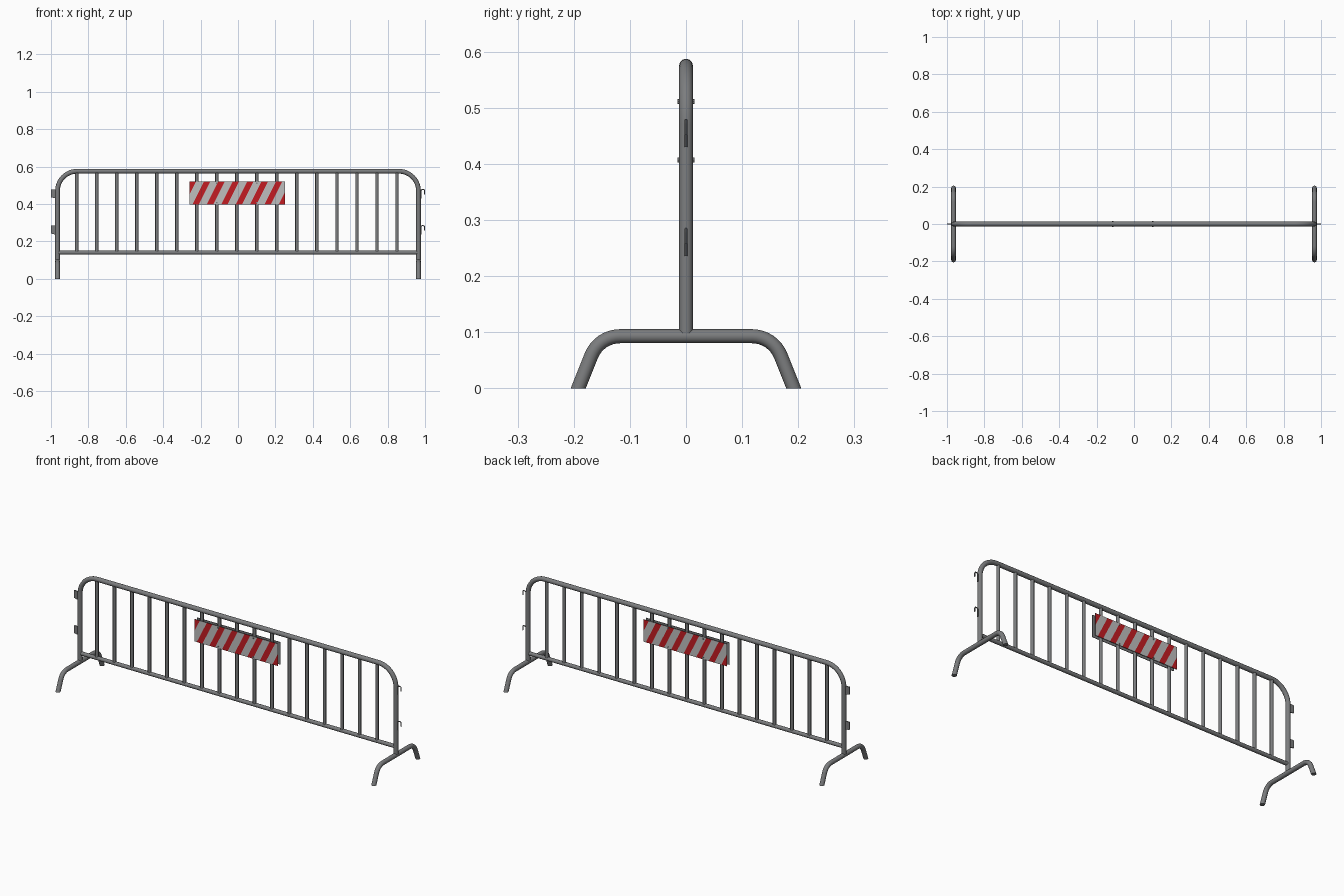
import bpy, bmesh, math
from mathutils import Vector

if "Cube" in bpy.data.objects:
    bpy.data.objects.remove(bpy.data.objects["Cube"])


def material(name, rgb):
    m = bpy.data.materials.new(name)
    m.diffuse_color = (*rgb, 1)
    m.use_nodes = True
    m.node_tree.nodes["Principled BSDF"].inputs["Base Color"].default_value = m.diffuse_color
    return m


STEEL = material("steel grey", (0.20, 0.205, 0.21))
WHITE = material("sign white", (0.52, 0.52, 0.52))
RED = material("sign red", (0.55, 0.012, 0.016))


def rounded(points, radius, steps=8):
    """Polyline with its inner corners replaced by arcs."""
    pts = [Vector(p) for p in points]
    out = [pts[0]]
    for a, b, c in zip(pts, pts[1:], pts[2:]):
        u, v = (a - b).normalized(), (c - b).normalized()
        half = u.angle(v) / 2
        centre = b + (u + v).normalized() * radius / math.sin(half)
        start = b + u * radius / math.tan(half) - centre
        end = b + v * radius / math.tan(half) - centre
        out += [centre + start.slerp(end, i / steps) * radius / start.slerp(end, i / steps).length
                for i in range(steps + 1)]
    return out + [pts[-1]]


def tube(name, points, radius, cut_floor=False, res=4):
    cu = bpy.data.curves.new(name, 'CURVE')
    cu.dimensions = '3D'
    cu.bevel_depth, cu.bevel_resolution, cu.use_fill_caps = radius, res, True
    sp = cu.splines.new('POLY')
    sp.points.add(len(points) - 1)
    for p, co in zip(sp.points, points):
        p.co = (*co, 1)
    ob = bpy.data.objects.new(name, cu)
    bpy.context.collection.objects.link(ob)
    bpy.ops.object.select_all(action='DESELECT')
    bpy.context.view_layer.objects.active = ob
    ob.select_set(True)
    bpy.ops.object.convert(target='MESH')
    ob = bpy.context.view_layer.objects.active
    if cut_floor:
        bm = bmesh.new()
        bm.from_mesh(ob.data)
        bmesh.ops.remove_doubles(bm, verts=bm.verts, dist=1e-5)
        bmesh.ops.bisect_plane(bm, geom=bm.verts[:] + bm.edges[:] + bm.faces[:],
                               plane_co=(0, 0, 0), plane_no=(0, 0, -1), clear_outer=True)
        bmesh.ops.holes_fill(bm, edges=[e for e in bm.edges if e.is_boundary])
        bmesh.ops.recalc_face_normals(bm, faces=bm.faces[:])
        bm.to_mesh(ob.data)
        bm.free()
    ob.data.materials.clear()
    ob.data.materials.append(STEEL)
    bpy.ops.object.shade_smooth_by_angle(angle=math.radians(40))
    return ob


def box_bmesh(size, centre):
    bm = bmesh.new()
    bmesh.ops.create_cube(bm, size=1)
    bmesh.ops.scale(bm, vec=size, verts=bm.verts)
    bmesh.ops.translate(bm, vec=centre, verts=bm.verts)
    return bm


def finish(name, bm, mats):
    me = bpy.data.meshes.new(name)
    bm.to_mesh(me)
    bm.free()
    for m in mats:
        me.materials.append(m)
    ob = bpy.data.objects.new(name, me)
    bpy.context.collection.objects.link(ob)
    return ob


POST_X, RAIL_Z, R = 0.965, 0.575, 0.0125

# Main arch, bottom rail and vertical bars
tube("main_frame", rounded([(-POST_X, 0, 0.098), (-POST_X, 0, RAIL_Z),
                            (POST_X, 0, RAIL_Z), (POST_X, 0, 0.098)], 0.105, 12), R)
tube("bottom_rail", [(-POST_X, 0, 0.14), (POST_X, 0, 0.14)], 0.0105)
for i in range(17):
    x = -0.862 + i * 0.107
    tube(f"bar_{i + 1}", [(x, 0, 0.14), (x, 0, RAIL_Z)], 0.009, res=3)

# Bent feet, cut flat on the floor
for side, x in (("left", -POST_X), ("right", POST_X)):
    tube(f"{side}_foot", rounded([(x, -0.204, -0.03), (x, -0.155, 0.093),
                                  (x, 0.155, 0.093), (x, 0.204, -0.03)], 0.055), R, True)

# Coupling hooks on the right, eye plates on the left
for name, z in (("lower", 0.236), ("upper", 0.430)):
    tube(f"{name}_hook", rounded([(0.979, 0, z), (0.979, 0, z + 0.048),
                                  (0.9972, 0, z + 0.048), (0.9972, 0, z + 0.022)], 0.007, 5),
         0.0027, res=2)
    bm = box_bmesh((0.026, 0.005, 0.048), (-0.987, 0, z + 0.024))
    for v in bm.verts:
        if v.co.x < -0.99 and v.co.z < z + 0.01:
            v.co.z += 0.006
    finish(f"{name}_eye_plate", bm, [STEEL])

# Striped sign plates on both faces
CX, CZ, PERIOD, SLOPE, WIDTH = -0.003, 0.4595, 0.077, 0.5, 0.034
for name, turn in (("front", 0), ("back", math.pi)):
    bm = box_bmesh((0.51, 0.003, 0.123), (0, -0.0107, 0))
    for k in range(-4, 4):
        for edge in (-WIDTH / 2, WIDTH / 2):
            bmesh.ops.bisect_plane(bm, geom=bm.verts[:] + bm.edges[:] + bm.faces[:],
                                   plane_co=((k + 0.5) * PERIOD + edge, 0, 0),
                                   plane_no=Vector((1, 0, -SLOPE)).normalized())
    for f in bm.faces:
        if f.normal.y < -0.5:
            c = f.calc_center_median()
            # distance from the nearest stripe centre line
            d = (c.x - SLOPE * c.z) % PERIOD - PERIOD / 2
            f.material_index = 2 if abs(d) < WIDTH / 2 else 1
    ob = finish(f"{name}_sign_plate", bm, [STEEL, WHITE, RED])
    ob.location = (CX, 0, CZ)
    ob.rotation_euler.z = turn

# Bolts clamping the two plates together
for x in (-0.113, 0.101):
    for z in (0.511, 0.407):
        tube("sign_bolt", [(x, -0.0148, z), (x, 0.0148, z)], 0.0045, res=2)
